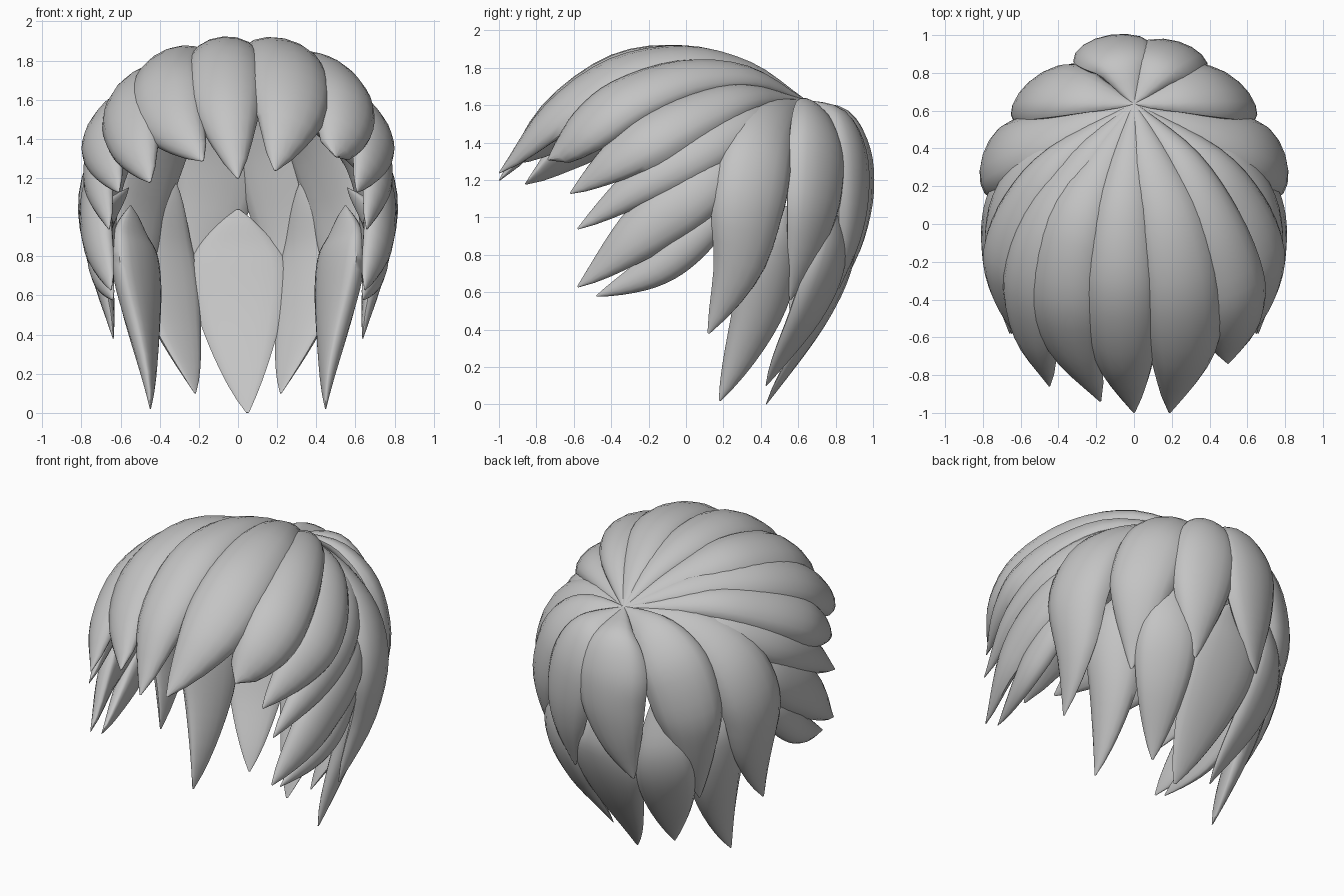
import bpy, bmesh, math
from mathutils import Vector

if "Cube" in bpy.data.objects:
    bpy.data.objects.remove(bpy.data.objects["Cube"])

hair = bpy.data.materials.new("hair_grey")
hair.diffuse_color = (0.55, 0.55, 0.55, 1)
hair.use_nodes = True
hair.node_tree.nodes["Principled BSDF"].inputs["Base Color"].default_value = hair.diffuse_color
STEPS, SIDES = 20, 16
CROWN = (0, 0.64, 1.63)


def spline(pts, s):
    """Point on a Catmull-Rom curve through pts, s from 0 to 1."""
    p = [Vector(q) for q in pts]
    p = [2 * p[0] - p[1]] + p + [2 * p[-1] - p[-2]]
    n = len(pts) - 1
    i = min(int(s * n), n - 1)
    t = s * n - i
    a, b, c, d = p[i:i + 4]
    return 0.5 * (2 * b + (c - a) * t + (2 * a - 5 * b + 4 * c - d) * t * t
                  + (3 * b - a - 3 * c + d) * t ** 3)


def lock(name, pts, half_width, thick=0.11, peak=0.58, mirror=False, taper=0.8):
    """Tapered lock whose outer crest follows pts."""
    if mirror:
        pts = [(-x, y, z) for x, y, z in pts]
    bm = bmesh.new()
    rings = []
    for k in range(STEPS + 1):
        s = k / STEPS
        p = spline(pts, s)
        tan = (spline(pts, min(s + 0.01, 1)) - spline(pts, max(s - 0.01, 0))).normalized()
        out = Vector((p.x, p.y - 0.1, max(p.z - 1.0, 0)))
        side = tan.cross(out).normalized()
        up = side.cross(tan)
        if s < peak:
            f = math.sin(math.pi / 2 * s / peak) ** 0.8
        else:
            f = math.cos(math.pi / 2 * (s - peak) / (1 - peak)) ** taper if s < 1 else 0
        f = max(f, 0.03)
        ring = []
        for j in range(SIDES):
            a = 2 * math.pi * j / SIDES
            v = math.sin(a)
            v = v if v > 0 else 0.45 * v          # flatter inner side
            ring.append(bm.verts.new(p + side * (half_width * f * math.cos(a))
                                     + up * (thick * f * (v - 1))))
        rings.append(ring)
    for r0, r1 in zip(rings, rings[1:]):
        for j in range(SIDES):
            m = (j + 1) % SIDES
            bm.faces.new((r0[j], r0[m], r1[m], r1[j]))
    bm.faces.new(rings[0])
    bm.faces.new(rings[-1])
    bmesh.ops.recalc_face_normals(bm, faces=bm.faces)
    me = bpy.data.meshes.new(name)
    bm.to_mesh(me)
    bm.free()
    me.materials.append(hair)
    ob = bpy.data.objects.new(name, me)
    bpy.context.collection.objects.link(ob)
    bpy.context.view_layer.objects.active = ob
    ob.select_set(True)
    bpy.ops.object.shade_smooth_by_angle(angle=math.radians(50))
    ob.select_set(False)


# Fringe locks sweeping forward from the crown
lock("fringe_centre", [CROWN, (-.03, .35, 1.82), (-.07, 0, 1.92), (-.08, -.4, 1.87),
                       (-.06, -.77, 1.6), (0, -1, 1.2)], .2, .14, .66)
lock("fringe_right", [CROWN, (.1, .35, 1.83), (.22, 0, 1.915), (.29, -.4, 1.84),
                      (.29, -.75, 1.59), (.19, -1, 1.24)], .22, .14, .66)
lock("fringe_left", [CROWN, (-.17, .35, 1.78), (-.34, 0, 1.865), (-.41, -.4, 1.77),
                     (-.36, -.7, 1.55), (-.18, -.94, 1.29)], .21, .14, .66)
lock("fringe_outer_right", [CROWN, (.28, .35, 1.8), (.47, 0, 1.82), (.59, -.35, 1.7),
                            (.59, -.58, 1.52), (.5, -.74, 1.31)], .19, .13, .66, False, .5)
lock("fringe_outer_left", [CROWN, (-.28, .35, 1.75), (-.5, 0, 1.76), (-.6, -.35, 1.64),
                           (-.57, -.65, 1.42), (-.45, -.86, 1.18)], .19, .13, .62)

# Back centre locks, upper layer then lower layer
lock("back_upper_right", [CROWN, (.11, .85, 1.57), (.19, .95, 1.38), (.24, .965, 1.12),
                          (.25, .92, .87), (.22, .82, .62)], .2, .11, .48)
lock("back_upper_left", [CROWN, (-.06, .87, 1.57), (-.11, .98, 1.38), (-.13, 1, 1.15),
                         (-.17, .95, .9), (-.22, .85, .66)], .22, .11, .48)
lock("back_lower_centre", [(0, .88, 1.04), (0, .9, .78), (.02, .76, .45), (.05, .43, 0)],
     .25, .08, .45)

# Paired locks
for m, tag in ((False, "right"), (True, "left")):
    lock("temple_" + tag, [CROWN, (.42, .36, 1.69), (.64, .08, 1.62), (.75, -.2, 1.48),
                           (.72, -.42, 1.32), (.61, -.62, 1.13)], .17, .11, .58, m)
    lock("side_upper_" + tag, [(.1, .58, 1.6), (.5, .4, 1.57), (.73, .1, 1.42),
                               (.77, -.25, 1.21), (.66, -.58, .94)], .15, .11, .55, m)
    lock("side_middle_" + tag, [(.4, .52, 1.45), (.7, .24, 1.31), (.8, 0, 1.12),
                                (.78, -.3, .9), (.65, -.58, .63)], .17, .11, .55, m)
    lock("side_lower_" + tag, [(.56, .4, 1.15), (.73, .17, 1.0), (.77, -.03, .85),
                               (.74, -.22, .71), (.64, -.48, .58)], .12, .09, .5, m)
    lock("ear_" + tag, [CROWN, (.4, .52, 1.58), (.68, .43, 1.4), (.8, .37, 1.1),
                        (.76, .3, .75), (.64, .12, .38)], .21, .12, .55, m)
    lock("back_corner_" + tag, [CROWN, (.26, .73, 1.58), (.46, .77, 1.4), (.56, .75, 1.1),
                                (.55, .68, .83), (.49, .56, .56 if not m else .5)],
         .21, .11, .48, m)
    lock("nape_outer_" + tag, [(.55, .54, 1.06), (.61, .52, .85), (.57, .43, .5),
                               (.45, .18, .02)], .18, .12, .48, m)
    lock("nape_inner_" + tag, [(.33, .78, 1.2), (.4, .82, .82), (.36, .7, .48),
                               (.22, .43, .1)], .18, .08, .5, m)
